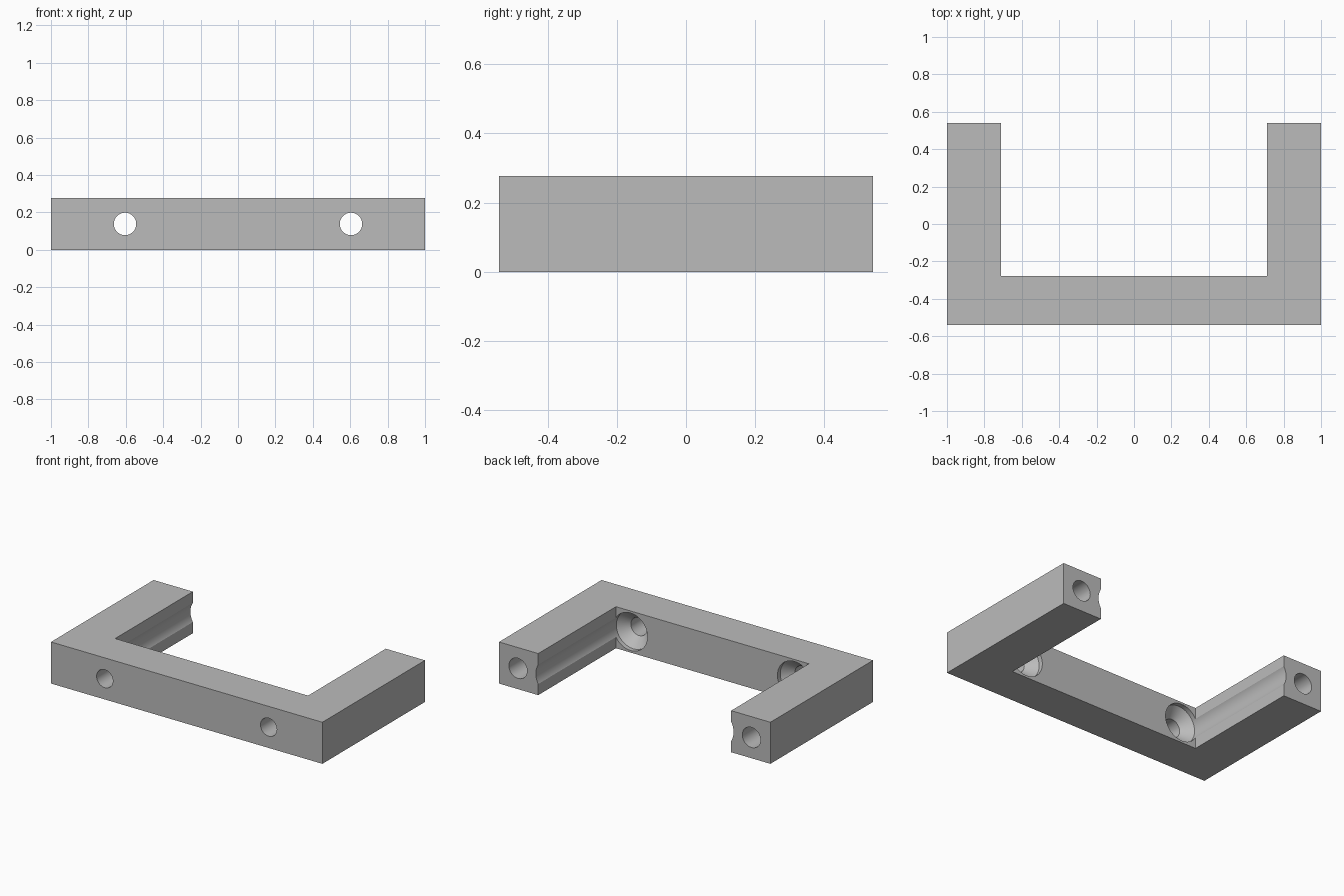
import bpy, bmesh, math
from mathutils import Matrix

if "Cube" in bpy.data.objects:
    bpy.data.objects.remove(bpy.data.objects["Cube"])

HALF_X, HALF_Y, HEIGHT = 1.0, 0.54, 0.277
ARM_X, WALL_Y = 0.711, -0.278
MID_Z = HEIGHT / 2

grey = bpy.data.materials.new("plain grey")
grey.use_nodes = True
colour = (0.5, 0.5, 0.5, 1)
grey.diffuse_color = colour
grey.node_tree.nodes["Principled BSDF"].inputs["Base Color"].default_value = colour


def make_object(name, bm):
    bmesh.ops.recalc_face_normals(bm, faces=bm.faces)
    mesh = bpy.data.meshes.new(name)
    bm.to_mesh(mesh)
    bm.free()
    mesh.materials.append(grey)
    obj = bpy.data.objects.new(name, mesh)
    bpy.context.collection.objects.link(obj)
    return obj


def turned_cutter(name, x, profile, sides=48):
    """Solid turned about a y-axis line at x, from (y, radius) pairs."""
    bm = bmesh.new()
    rings = []
    for y, r in profile:
        angles = [math.tau * i / sides for i in range(sides)]
        rings.append([bm.verts.new((x + r * math.cos(a), y, MID_Z + r * math.sin(a)))
                      for a in angles])
    for a, b in zip(rings, rings[1:]):
        for i in range(sides):
            j = (i + 1) % sides
            bm.faces.new((a[i], a[j], b[j], b[i]))
    bm.faces.new(rings[0])
    bm.faces.new(rings[-1])
    cutter = make_object(name, bm)
    cutter.hide_render = True
    return cutter


# U-shaped body, extruded from its plan outline
bm = bmesh.new()
right_half = [(HALF_X, -HALF_Y), (HALF_X, HALF_Y), (ARM_X, HALF_Y), (ARM_X, WALL_Y)]
outline = right_half + [(-x, y) for x, y in reversed(right_half)]
base = bm.faces.new([bm.verts.new((x, y, 0)) for x, y in outline])
top = bmesh.ops.extrude_face_region(bm, geom=[base])["geom"]
bmesh.ops.translate(bm, vec=(0, 0, HEIGHT),
                    verts=[v for v in top if isinstance(v, bmesh.types.BMVert)])
bracket = make_object("bracket", bm)

# Countersunk screw holes with driver grooves, and blind holes in the arm ends
cutters = []
for side in (-1, 1):
    cutters.append(turned_cutter("screw_hole_cutter", side * 0.604, [
        (-HALF_Y - 0.1, 0.06), (WALL_Y - 0.09, 0.06),
        (WALL_Y - 0.03, 0.125), (HALF_Y + 0.1, 0.125)]))
    cutters.append(turned_cutter("end_hole_cutter", side * 0.86, [
        (HALF_Y - 0.4, 0.067), (HALF_Y + 0.1, 0.067)]))

bpy.context.view_layer.objects.active = bracket
for cutter in cutters:
    cut = bracket.modifiers.new("cut", 'BOOLEAN')
    cut.operation = 'DIFFERENCE'
    cut.solver = 'EXACT'
    cut.object = cutter
    bpy.ops.object.modifier_apply(modifier=cut.name)
    bpy.data.objects.remove(cutter)

# Smooth hole walls, crisp edges
bpy.ops.object.select_all(action='DESELECT')
bracket.select_set(True)
bpy.ops.object.shade_smooth_by_angle(angle=math.radians(30))
